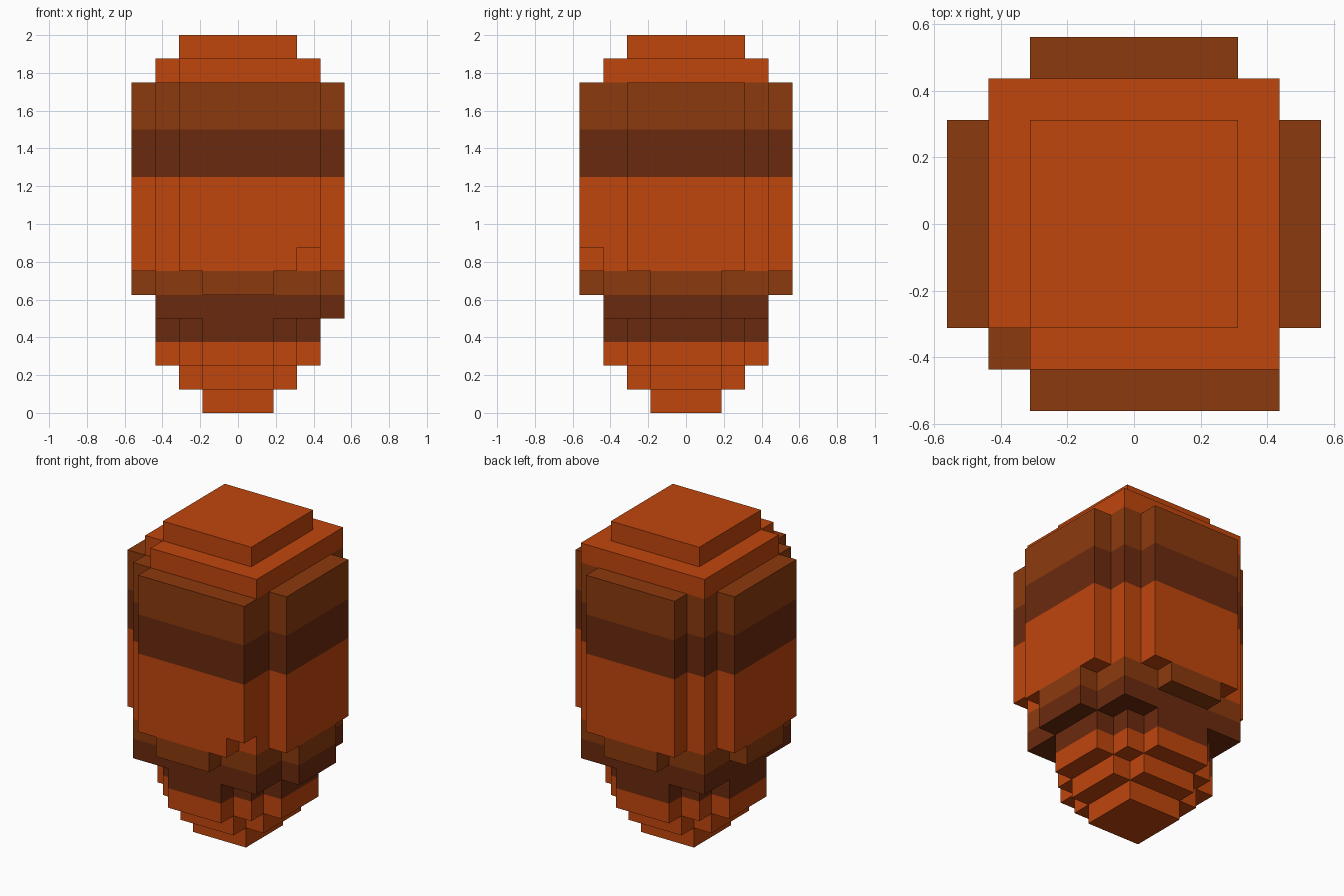
import bpy, bmesh

if "Cube" in bpy.data.objects:
    bpy.data.objects.remove(bpy.data.objects["Cube"], do_unlink=True)

U = 0.0625      # half a block, used for plan sizes
LAYER = 0.125   # height of one layer of blocks


def material(name, rgb):
    m = bpy.data.materials.new(name)
    m.use_nodes = True
    m.diffuse_color = (*rgb, 1)
    bsdf = next(n for n in m.node_tree.nodes if n.type == 'BSDF_PRINCIPLED')
    bsdf.inputs["Base Color"].default_value = (*rgb, 1)
    bsdf.inputs["Roughness"].default_value = 0.8
    return m


ORANGE = material("orange", (0.527, 0.061, 0.004))
BROWN = material("brown", (0.262, 0.042, 0.004))
DARK = material("dark brown", (0.147, 0.023, 0.004))


def plan(core, arm, tips, front_end=None):
    """Square core with a raised arm per side; tips are right, back, left, front."""
    points = []
    for (c, s), tip in zip(((1, 0), (0, 1), (-1, 0), (0, -1)), tips):
        end = front_end if front_end and s == -1 else arm
        side = [(core, -core)]
        if tip > core:
            side += [(core, -arm), (tip, -arm), (tip, end), (core, end)]
        for x, y in side:
            p = (x * c - y * s, x * s + y * c)
            if not points or p != points[-1]:
                points.append(p)
    if points[0] == points[-1]:
        points.pop()
    return points


def band(name, first, last, outline, mat):
    """Extrude a plan outline between two layer heights."""
    bm = bmesh.new()
    base = bm.faces.new([bm.verts.new((x * U, y * U, first * LAYER)) for x, y in outline])
    top = bmesh.ops.extrude_face_region(bm, geom=[base])["geom"]
    verts = [g for g in top if isinstance(g, bmesh.types.BMVert)]
    bmesh.ops.translate(bm, verts=verts, vec=(0, 0, (last - first) * LAYER))
    bmesh.ops.recalc_face_normals(bm, faces=bm.faces)
    mesh = bpy.data.meshes.new(name)
    bm.to_mesh(mesh)
    bm.free()
    mesh.materials.append(mat)
    bpy.context.collection.objects.link(bpy.data.objects.new(name, mesh))


def square(half):
    return plan(half, half, (half,) * 4)


# Stepped foot
band("foot_tip", 0, 1, square(3), ORANGE)
band("foot_cross", 1, 2, plan(3, 3, (5,) * 4), ORANGE)
stem = plan(5, 3, (7,) * 4)
band("lower_stem", 2, 3, stem, ORANGE)
band("upper_stem", 3, 4, stem, DARK)

# Collar, with one arm reaching lower on the right
band("collar_base", 4, 5, plan(7, 3, (9, 7, 7, 7)), DARK)
band("collar", 5, 6, plan(7, 3, (9,) * 4), BROWN)

# Body with side plates; the front plate is wider above its notched corner
body = plan(7, 5, (9,) * 4, front_end=7)
band("body_bottom", 6, 7, plan(7, 5, (9,) * 4), ORANGE)
band("body", 7, 10, body, ORANGE)
band("body_dark_band", 10, 12, body, DARK)
band("body_brown_band", 12, 14, body, BROWN)

# Stepped cap, with one front corner block missing
band("cap_base", 14, 15, [(7, -7), (7, 7), (-7, 7), (-7, -5), (-5, -5), (-5, -7)], ORANGE)
band("cap_top", 15, 16, square(5), ORANGE)
